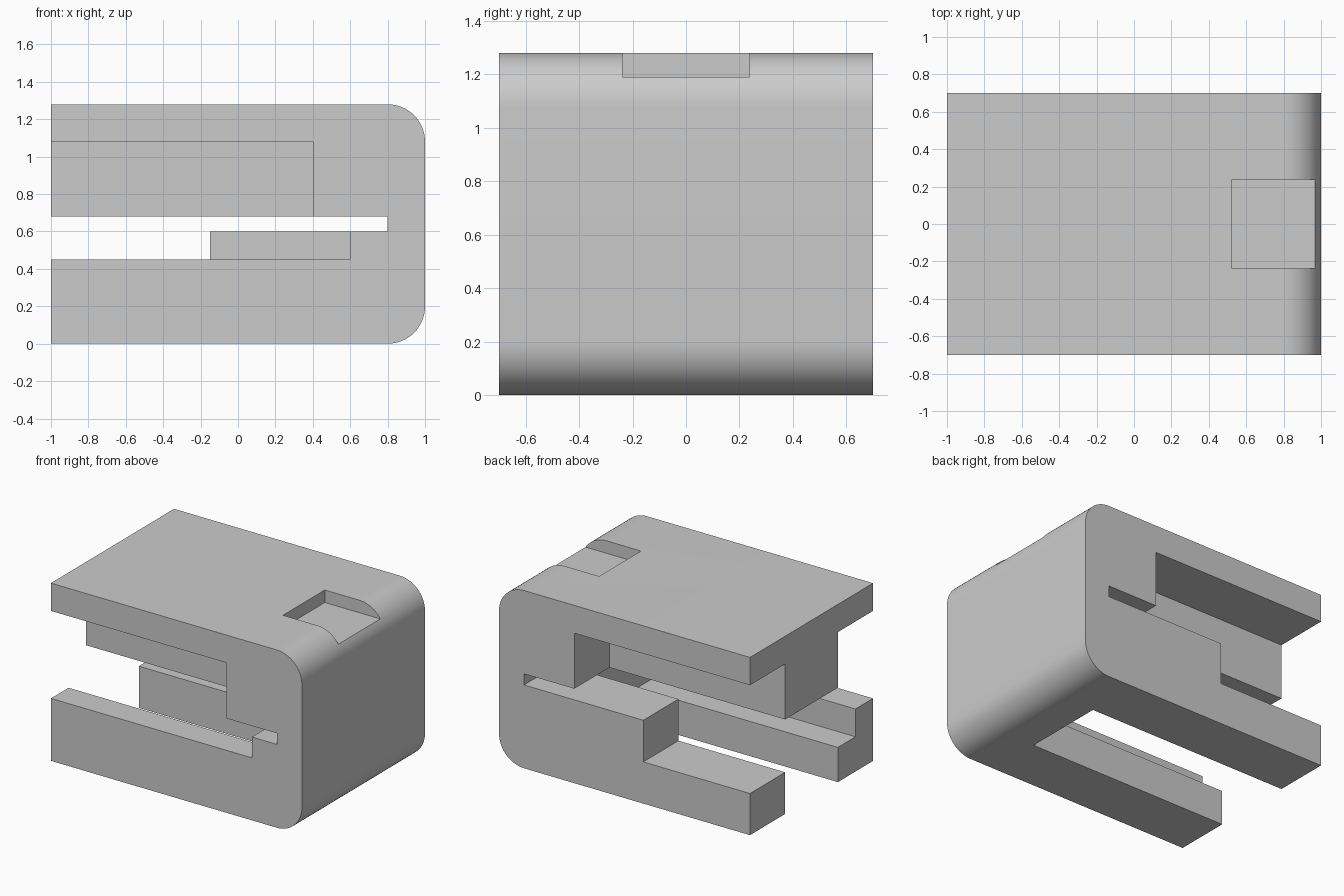
import bpy, bmesh, math

if "Cube" in bpy.data.objects:
    bpy.data.objects.remove(bpy.data.objects["Cube"], do_unlink=True)

grey = bpy.data.materials.new("plain_grey")
grey.use_nodes = True
grey.diffuse_color = (0.6, 0.6, 0.6, 1)
grey.node_tree.nodes["Principled BSDF"].inputs["Base Color"].default_value = (0.6, 0.6, 0.6, 1)


def box(name, x, y, z):
    """Box spanning the given (low, high) ranges."""
    bm = bmesh.new()
    bmesh.ops.create_cube(bm, size=1)
    for v in bm.verts:
        v.co = [r[0] if c < 0 else r[1] for c, r in zip(v.co, (x, y, z))]
    mesh = bpy.data.meshes.new(name)
    bm.to_mesh(mesh)
    bm.free()
    obj = bpy.data.objects.new(name, mesh)
    bpy.context.collection.objects.link(obj)
    mesh.materials.append(grey)
    return obj


# Block body with two rounded edges on its closed end
body = box("clamp_body", (-1, 1), (-0.7, 0.7), (0, 1.28))
bm = bmesh.new()
bm.from_mesh(body.data)
round_edges = [e for e in bm.edges
               if all(v.co.x > 0.9 for v in e.verts)
               and abs(e.verts[0].co.y - e.verts[1].co.y) > 1]
bmesh.ops.bevel(bm, geom=round_edges, offset=0.2, segments=16,
                profile=0.5, affect='EDGES')
bm.to_mesh(body.data)
bm.free()

OPEN = -1.2   # cutters start beyond the open end
MID = 0.64    # lower and upper cuts meet inside the thin slot

# Cuts: name, x range, y range, z range
cuts = [
    ("thin_slot", (OPEN, 0.8), (-0.9, 0.9), (0.6, 0.68)),
    ("upper_front_recess", (OPEN, 0.4), (-0.9, -0.3), (MID, 1.08)),
    ("upper_back_recess", (OPEN, 0.4), (0.3, 0.9), (MID, 1.08)),
    ("lower_channel", (OPEN, 0.6), (-0.3, 0.3), (-0.2, MID)),
    ("front_arm_top", (OPEN, 0.6), (-0.9, -0.2), (0.45, MID)),
    ("front_arm_ledge", (OPEN, 0.6), (-0.5, -0.2), (0.25, MID)),
    ("back_arm_step", (OPEN, -0.15), (0.2, 0.9), (0.3, MID)),
    ("top_pocket", (0.525, 1.2), (-0.238, 0.238), (1.19, 1.5)),
]

bpy.context.view_layer.objects.active = body
for name, x, y, z in cuts:
    cutter = box(name, x, y, z)
    cutter.hide_render = True
    mod = body.modifiers.new(name, 'BOOLEAN')
    mod.operation = 'DIFFERENCE'
    mod.solver = 'EXACT'
    mod.object = cutter
    bpy.ops.object.modifier_apply(modifier=name)
    bpy.data.objects.remove(cutter, do_unlink=True)

# Smooth rounded edges, crisp corners
bpy.ops.object.select_all(action='DESELECT')
body.select_set(True)
bpy.ops.object.shade_smooth_by_angle(angle=math.radians(30))
